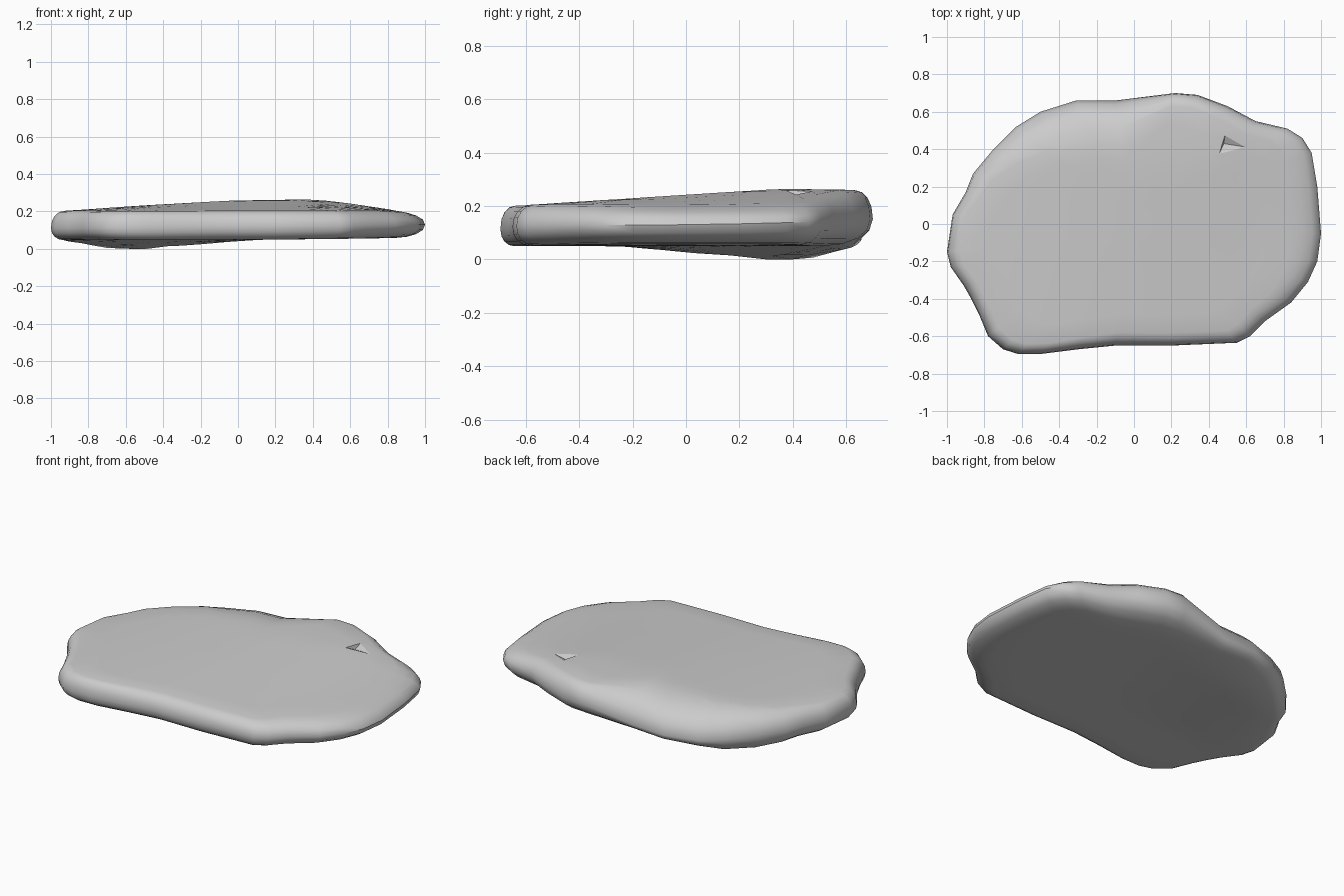
import bpy, bmesh, math
from mathutils import Vector

if "Cube" in bpy.data.objects:
    bpy.data.objects.remove(bpy.data.objects["Cube"])

# Plan outline of the slab, clockwise from the right-hand tip
OUTLINE = [(1, -.05), (.98, -.2), (.93, -.31), (.84, -.42), (.7, -.52), (.62, -.6),
           (.55, -.635), (.2, -.65), (-.1, -.65), (-.3, -.67), (-.5, -.695), (-.62, -.695),
           (-.7, -.67), (-.78, -.6), (-.83, -.48), (-.87, -.4), (-.91, -.33), (-.98, -.23),
           (-1, -.15), (-.97, .05), (-.9, .17), (-.86, .27), (-.76, .39), (-.63, .52),
           (-.5, .6), (-.31, .66), (-.1, .66), (.22, .7), (.34, .69), (.5, .63),
           (.65, .55), (.82, .51), (.9, .46), (.95, .38), (.98, .2)]


def interp(v, table):
    if v <= table[0][0]:
        return table[0][1]
    for (a, fa), (b, fb) in zip(table, table[1:]):
        if v <= b:
            return fa + (fb - fa) * (v - a) / (b - a)
    return table[-1][1]


# Gently sloping top: high towards the back, falling off at both ends
def top_z(x, y):
    rise = interp(y, [(-.65, 0), (.35, 1), (.65, .95)])
    across = interp(x, [(-1, 0), (-.8, .2), (-.5, .5), (0, .93), (.42, 1), (.6, .65), (.9, -.05), (1, -.2)])
    return .211 + .064 * rise * across


# Nearly flat underside with a shallow bulge at the back left
def bottom_z(x, y):
    bulge = (interp(x, [(-1, .2), (-.6, 1), (.1, 0)])
             * interp(y, [(-.25, 0), (.4, 1), (.66, .1)]))
    return .06 * (1 - bulge) + .012 * max(0, x) ** 2


# Thin, low back-left edge; undercut back-right edge
def back_left(x, y):
    return interp(y, [(.1, 0), (.6, 1)]) * interp(x, [(-.9, .5), (-.5, 1), (-.1, .9), (.2, 0)])


def back_right(x, y):
    return interp(y, [(.3, 0), (.6, 1)]) * interp(x, [(-.2, 0), (.2, 1), (.5, 1), (.9, .3)])


def rim_z(x, y):
    return .13 + .01 * x + .02 * max(0, y) - .045 * back_left(x, y) + .015 * back_right(x, y)


def rim_width(x, y, side):
    extra = .2 * back_left(x, y) if side > 0 else .12 * back_right(x, y)
    return .07 + .09 * max(0, x) ** 3 + extra


bm = bmesh.new()
rings = []
RIM, INNER = 4, 6


def add_ring(rim_angle, shrink, side):
    ring = []
    for x, y in OUTLINE:
        p = Vector((x, y))
        inset = rim_width(x, y, side) * (1 - math.cos(rim_angle))
        q = p * (1 - inset / p.length) * shrink
        mid = rim_z(x, y)
        face = top_z(*q) if side > 0 else bottom_z(*q)
        ring.append(bm.verts.new((q.x, q.y, mid + (face - mid) * math.sin(rim_angle) ** .9)))
    rings.append(ring)


# Underside, rounded rim, then top surface
for i in range(1, INNER + 1):
    add_ring(math.pi / 2, i / INNER, -1)
for i in range(-RIM + 1, RIM):
    add_ring(abs(i) / RIM * math.pi / 2, 1, 1 if i > 0 else -1)
for i in range(INNER, 0, -1):
    add_ring(math.pi / 2, i / INNER, 1)

n = len(OUTLINE)
for a, b in zip(rings, rings[1:]):
    for i in range(n):
        j = (i + 1) % n
        bm.faces.new((a[i], a[j], b[j], b[i]))
for ring, f in ((rings[0], bottom_z), (rings[-1], top_z)):
    centre = bm.verts.new((0, 0, f(0, 0)))
    for i in range(n):
        bm.faces.new((ring[i], ring[(i + 1) % n], centre))

# Rest on the floor
low = min(v.co.z for v in bm.verts)
bmesh.ops.translate(bm, vec=(0, 0, -low), verts=bm.verts)
bmesh.ops.recalc_face_normals(bm, faces=bm.faces)


def make_object(name, mesh_data):
    mesh = bpy.data.meshes.new(name)
    mesh_data.to_mesh(mesh)
    mesh_data.free()
    ob = bpy.data.objects.new(name, mesh)
    bpy.context.collection.objects.link(ob)
    return ob


slab = make_object("stone_slab", bm)

# Small triangular chip in the top, steep on its left side
cb = bmesh.new()
for co in ((.44, .34, .275), (.49, .50, .27), (.67, .40, .25), (.48, .43, .232)):
    cb.verts.new(co)
bmesh.ops.convex_hull(cb, input=cb.verts)
bmesh.ops.recalc_face_normals(cb, faces=cb.faces)
chip = make_object("chip_cutter", cb)
chip.hide_render = True
chip.hide_viewport = True
cut = slab.modifiers.new("chip", 'BOOLEAN')
cut.operation = 'DIFFERENCE'
cut.solver = 'EXACT'
cut.object = chip

bpy.context.view_layer.objects.active = slab
slab.select_set(True)
bpy.ops.object.shade_smooth_by_angle(angle=math.radians(40))
